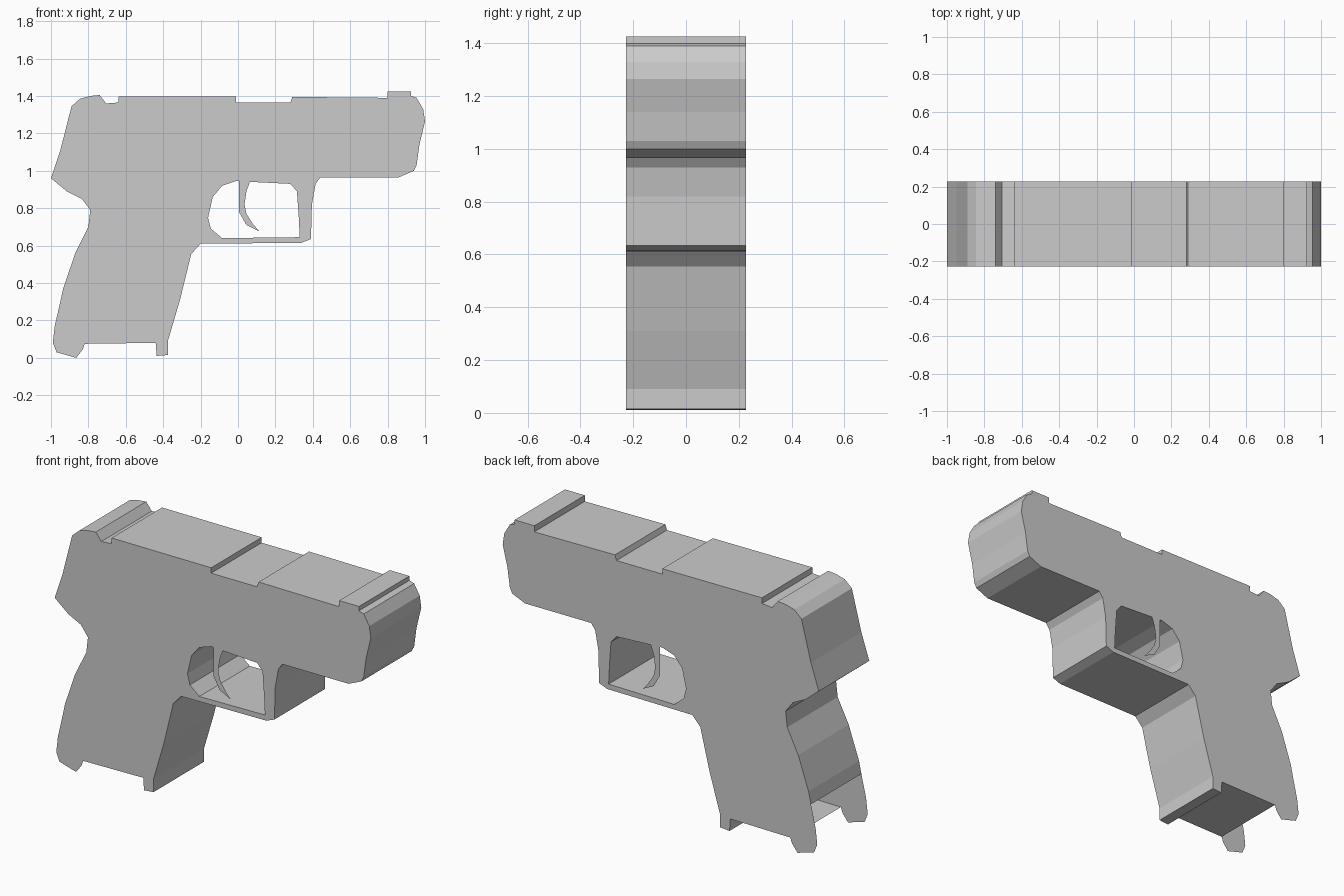
import bpy, bmesh

if "Cube" in bpy.data.objects:
    bpy.data.objects.remove(bpy.data.objects["Cube"])

HALF = 0.228  # half the body thickness

grey = bpy.data.materials.new("plain grey")
grey.diffuse_color = (0.6, 0.6, 0.6, 1)
grey.use_nodes = True
grey.node_tree.nodes["Principled BSDF"].inputs["Base Color"].default_value = grey.diffuse_color

# Side silhouette as (x, z), clockwise from the rear of the slide
slide = [(-1, .96), (-.95, 1.11), (-.89, 1.345), (-.845, 1.385), (-.79, 1.4), (-.74, 1.405),
         (-.705, 1.36), (-.64, 1.365), (-.64, 1.398), (-.01, 1.396), (-.01, 1.365), (.28, 1.365),
         (.29, 1.395), (.8, 1.39), (.8, 1.425), (.925, 1.425), (.925, 1.4), (.955, 1.39),
         (.99, 1.33), (1, 1.265), (.97, 1.14), (.955, 1.03), (.94, 1.0), (.86, .965)]
guard = [(.44, .965), (.415, .93), (.395, .82), (.39, .635), (.34, .615), (-.2, .61)]
grip = [(-.25, .555), (-.31, .31), (-.375, .09), (-.375, .015), (-.435, .01), (-.44, .08),
        (-.82, .075), (-.83, .045), (-.865, 0), (-.97, .03), (-.99, .08), (-.98, .17),
        (-.95, .30), (-.935, .37), (-.87, .56), (-.8, .7), (-.79, .79), (-.835, .85), (-.915, .89)]
outline = slide + guard + grip
guard_hole = [(-.16, .75), (-.135, .86), (-.085, .92), (-.01, .945), (.08, .94), (.28, .93),
              (.315, .89), (.325, .75), (.33, .645), (-.085, .64), (-.145, .69)]
trigger = [(.005, .95), (.005, .78), (.045, .71), (.115, .675), (.08, .715), (.045, .77),
           (.035, .82), (.045, .89), (.065, .945)]


def finish(name, bm):
    mesh = bpy.data.meshes.new(name)
    bm.to_mesh(mesh)
    bm.free()
    mesh.materials.append(grey)
    bpy.context.collection.objects.link(bpy.data.objects.new(name, mesh))


def plate(name, y, loops):
    """Flat sheet filled between closed loops, facing away from the centre."""
    bm = bmesh.new()
    edges = []
    for loop in loops:
        vs = [bm.verts.new((x, y, z)) for x, z in loop]
        edges += [bm.edges.new((vs[i - 1], vs[i])) for i in range(len(vs))]
    bmesh.ops.triangle_fill(bm, edges=edges, use_beauty=True, normal=(0, 1 if y > 0 else -1, 0))
    bm.normal_update()
    for f in bm.faces:
        if f.normal.y * y < 0:
            f.normal_flip()
    finish(name, bm)


def wall(name, loop, skip=lambda a, b: False):
    """Band of faces joining the two sides along a loop."""
    bm = bmesh.new()
    rows = [[bm.verts.new((x, y, z)) for y in (-HALF, HALF)] for x, z in loop]
    for i in range(len(loop)):
        if not skip(loop[i - 1], loop[i]):
            a, b = rows[i - 1], rows[i]
            bm.faces.new((a[0], b[0], b[1], a[1]))
    loose = [v for v in bm.verts if not v.link_faces]
    bmesh.ops.delete(bm, geom=loose, context='VERTS')
    finish(name, bm)


def open_heel(a, b):
    # the heel of the grip is open between the side plates
    return max(a[0], b[0]) < -.81 and max(a[1], b[1]) < .31


# Side plates and the paired trigger blades
for side, y in (("front", -HALF), ("back", HALF)):
    plate(side + "_side_plate", y, [outline, guard_hole])
    plate(side + "_trigger", y, [trigger])

# Outer edge band and the inside of the trigger guard
wall("outer_edge", outline, open_heel)
wall("guard_inside", guard_hole[::-1])
